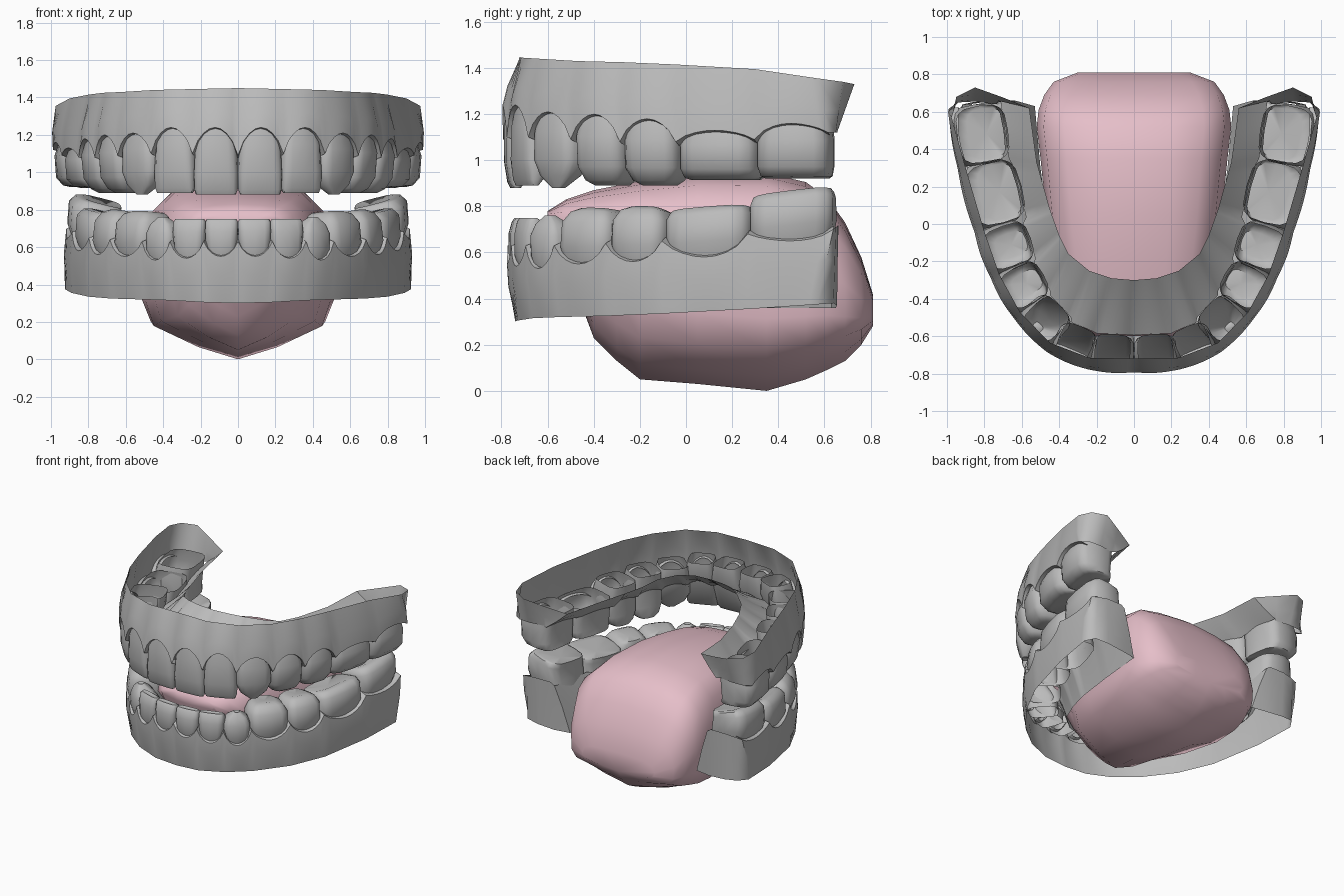
import bpy, bmesh, math
from mathutils import Vector

if "Cube" in bpy.data.objects:
    bpy.data.objects.remove(bpy.data.objects["Cube"])


def material(name, rgb):
    m = bpy.data.materials.new(name)
    m.diffuse_color = (*rgb, 1)
    m.use_nodes = True
    m.node_tree.nodes["Principled BSDF"].inputs["Base Color"].default_value = m.diffuse_color
    return m


GREY = material("plaster grey", (0.5, 0.5, 0.5))
PINK = material("tongue pink", (0.79, 0.52, 0.585))


def finish(bm, name, mat, angle=40, mirror=True):
    """Turn a bmesh into a smooth-shaded object, mirrored across x."""
    bmesh.ops.remove_doubles(bm, verts=bm.verts, dist=0.0005)
    bmesh.ops.recalc_face_normals(bm, faces=bm.faces)
    me = bpy.data.meshes.new(name)
    bm.to_mesh(me)
    bm.free()
    me.materials.append(mat)
    ob = bpy.data.objects.new(name, me)
    bpy.context.collection.objects.link(ob)
    if mirror:
        mod = ob.modifiers.new("mirror", 'MIRROR')
        mod.merge_threshold = 0.002
    bpy.ops.object.select_all(action='DESELECT')
    ob.select_set(True)
    bpy.context.view_layer.objects.active = ob
    bpy.ops.object.shade_smooth_by_angle(angle=math.radians(angle))
    return ob


def strips(bm, rows, closed=False):
    """Skin a list of equally long point rows with quads."""
    vs = [[bm.verts.new(p) for p in r] for r in rows]
    n = len(rows[0])
    for a, b in zip(vs, vs[1:]):
        for i in range(n if closed else n - 1):
            j = (i + 1) % n
            bm.faces.new((a[i], a[j], b[j], b[i]))
    return vs


# Crown levels: height share, width share, depth share, outward shift
CROWNS = {
    "incisor": [(0, .78, .9, 0), (.3, .95, 1, .022), (.7, 1, .65, .02),
                (.93, .97, .38, .005), (1, .88, .2, -.008)],
    "canine": [(0, .78, .9, 0), (.3, .97, 1, .025), (.65, 1, .75, .022),
               (.85, .74, .5, .005), (1, .22, .18, -.02)],
    "premolar": [(0, .86, .92, 0), (.35, 1, 1, .028), (.75, 1, .92, .02),
                 (.93, .8, .78, -.005), (1, .5, .62, -.03)],
    "molar": [(0, .93, .94, 0), (.35, 1.01, 1, .025), (.8, 1.01, .93, .022),
              (.96, .95, .82, -.005), (1, .84, .68, -.035)],
}
KINDS = ["incisor", "incisor", "canine", "premolar", "premolar", "molar", "molar"]
DEPTH = [.2, .2, .23, .25, .27, .3, .29]


def spow(v, e):
    return math.copysign(abs(v) ** e, v)


def tooth(name, a, b, neck, tip, kind, depth, along=0, across=0):
    """Hollow crown, open at the gum, with a dished biting face."""
    a, b = Vector(a), Vector(b)
    u = (b - a).normalized()
    v = Vector((u.y, -u.x))
    c, w = (a + b) / 2, (b - a).length
    rings = []
    for t, wk, dk, out in CROWNS[kind]:
        ring = []
        for k in range(16):
            ang = math.tau * k / 16
            x = spow(math.cos(ang), .55) * w / 2 * wk
            y = out - depth * dk / 2 + spow(math.sin(ang), .55) * depth * dk / 2
            if kind in ("premolar", "molar"):
                y -= (1 - dk) * depth * .3
            p = c + u * x + v * y
            z = neck + (tip - neck) * t + along * x + across * min(y, 0) * t
            ring.append((p.x, p.y, z))
        rings.append(ring)
    bm = bmesh.new()
    top = strips(bm, rings, True)[-1]
    mid = sum((q.co for q in top), Vector()) / 16
    mid.z += (neck - tip) * (.1 if kind == "molar" else .04)
    mv = bm.verts.new(mid)
    for k in range(16):
        bm.faces.new((top[k], top[(k + 1) % 16], mv))
    finish(bm, name, GREY, 45)


def gum(name, arch, rim, rim_z, inner, inner_z, pap, neck, end):
    """Gum shell: scalloped outer wall, lingual wall and rounded back end."""
    pts = [Vector(p) for p in arch]
    nor = []
    for i in range(8):
        d = pts[min(i + 1, 7)] - pts[max(i - 1, 0)]
        nor.append(Vector((d.y, -d.x)).normalized())
    nor[0] = Vector((0, -1))
    outer_rows, inner_rows = [], []
    for j in range(7):
        for k in range(9 if j == 6 else 8):
            s = k / 8
            bump = math.sin(math.pi * s)

            def mix(lst):
                return lst[j] * (1 - s) + lst[j + 1] * s

            p, n = mix(pts), mix(nor).normalized()
            r = mix([Vector(q) for q in rim])
            i = mix([Vector(q) for q in inner])
            zp = mix(pap)
            zm = zp + (neck[j] - zp) * bump ** .7
            zi = zp + (neck[j] - zp) * .2 * bump
            marg = p + n * (.018 + .01 * bump)
            lip = p - n * (.035 - .02 * bump)
            mid = (marg * .6 + r * .4) + n * .01
            zr, ze = mix(rim_z), mix(inner_z)
            back = p - n * DEPTH[j] * .9
            if j == 0 and k == 0:
                for q in (marg, lip, mid, back, r, i):
                    q.x = 0
            outer_rows.append([(*r, zr), (*mid, zm * .6 + zr * .4), (*marg, zm),
                               (*lip, zm - (zr - zm) * .05)])
            bend = back * .5 + i * .5
            inner_rows.append([(*back, zi), (*bend, zi * .55 + ze * .45), (*i, ze)])
    bm = bmesh.new()
    strips(bm, outer_rows)
    strips(bm, inner_rows)
    # back end wraps from the outer wall to the lingual wall
    wrap = [outer_rows[-1][:3]]
    for t, b in end:
        t, b = Vector(t), Vector(b)
        wrap.append([t, t * .45 + b * .55, b])
    strips(bm, wrap + [inner_rows[-1][::-1]])
    finish(bm, name, GREY, 60)


# Upper arch: tooth boundaries along the outer face, centre to back
upper = [(0, -.775), (.24, -.76), (.455, -.67), (.63, -.49),
         (.75, -.28), (.835, -.04), (.925, .3), (.972, .62)]
up_neck = [1.24, 1.24, 1.21, 1.2, 1.18, 1.13, 1.16]
up_tip = [.88, .89, .88, .89, .89, .915, .92]
gum("upper_gum", upper,
    [(0, -.72), (.24, -.715), (.45, -.635), (.61, -.47), (.72, -.27), (.8, -.04), (.9, .3), (.975, .57)],
    [1.45, 1.445, 1.44, 1.43, 1.425, 1.415, 1.395, 1.355],
    [(0, -.3), (.12, -.29), (.24, -.25), (.35, -.16), (.4, -.06), (.45, .08), (.52, .33), (.56, .62)],
    [1.31, 1.31, 1.3, 1.27, 1.24, 1.23, 1.23, 1.25],
    [1.09, 1.1, 1.1, 1.09, 1.08, 1.08, 1.09, 1.12], up_neck,
    [[(.95, .68, 1.34), (.94, .65, 1.12)], [(.85, .73, 1.33), (.85, .655, 1.12)],
     [(.71, .68, 1.29), (.74, .64, 1.12)]])

# Lower arch
lower = [(0, -.755), (.18, -.74), (.355, -.68), (.5, -.56),
         (.67, -.34), (.78, -.1), (.87, .27), (.9, .64)]
low_neck = [.55, .54, .53, .55, .56, .58, .65]
low_tip = [.75, .75, .76, .8, .81, .815, .885]
gum("lower_gum", lower,
    [(0, -.74), (.18, -.73), (.36, -.665), (.51, -.55), (.68, -.34), (.8, -.1), (.89, .27), (.925, .57)],
    [.3, .305, .315, .32, .325, .335, .355, .375],
    [(0, -.44), (.12, -.43), (.25, -.39), (.36, -.29), (.42, -.15), (.46, 0), (.5, .3), (.53, .63)],
    [.36] * 8,
    [.63, .63, .63, .63, .64, .65, .68, .7], low_neck,
    [[(.88, .64, .38), (.87, .65, .71)], [(.78, .655, .37), (.79, .66, .72)],
     [(.65, .65, .36), (.67, .66, .72)]])

for i in range(7):
    tooth(f"upper_tooth_{i + 1}", upper[i], upper[i + 1], up_neck[i] + .02, up_tip[i], KINDS[i], DEPTH[i])
    tooth(f"lower_tooth_{i + 1}", lower[i], lower[i + 1], low_neck[i] - .02, low_tip[i], KINDS[i], DEPTH[i],
          [0, 0, 0, 0, 0, .08, .12][i], [0, 0, 0, .1, .15, .25, .25][i])

# Tongue: y, half width, top, widest height, bottom, width share of the underside
sections = [(-.6, .22, .78, .745, .71, 1), (-.52, .31, .83, .7, .55, .8), (-.4, .38, .87, .65, .23, .6),
            (-.3, .41, .89, .62, .13, .72), (-.2, .43, .91, .6, .05, .84), (.05, .47, .945, .56, .03, .97),
            (.35, .5, .945, .54, .0, 1), (.52, .52, .905, .52, .05, 1), (.61, .51, .84, .5, .09, 1),
            (.69, .48, .73, .46, .13, 1), (.76, .43, .58, .4, .2, 1), (.81, .3, .42, .35, .28, 1)]
rows = []
for y, w, top, mid, bot, low in sections:
    up, dn = top - mid, mid - bot
    rows.append([(0, y, top), (w * .4, y, top - up * .05), (w * .72, y, top - up * .14),
                 (w * .93, y, mid + up * .6), (w, y, mid), (w * .99 * low, y, mid - dn * .42),
                 (w * .9 * low, y, bot + dn * .33), (w * .42 * low, y, bot + dn * .12), (0, y, bot)])
bm = bmesh.new()
grid = strips(bm, rows)
bm.faces.new(grid[0])
bm.faces.new(grid[-1])
finish(bm, "tongue", PINK, 70)
